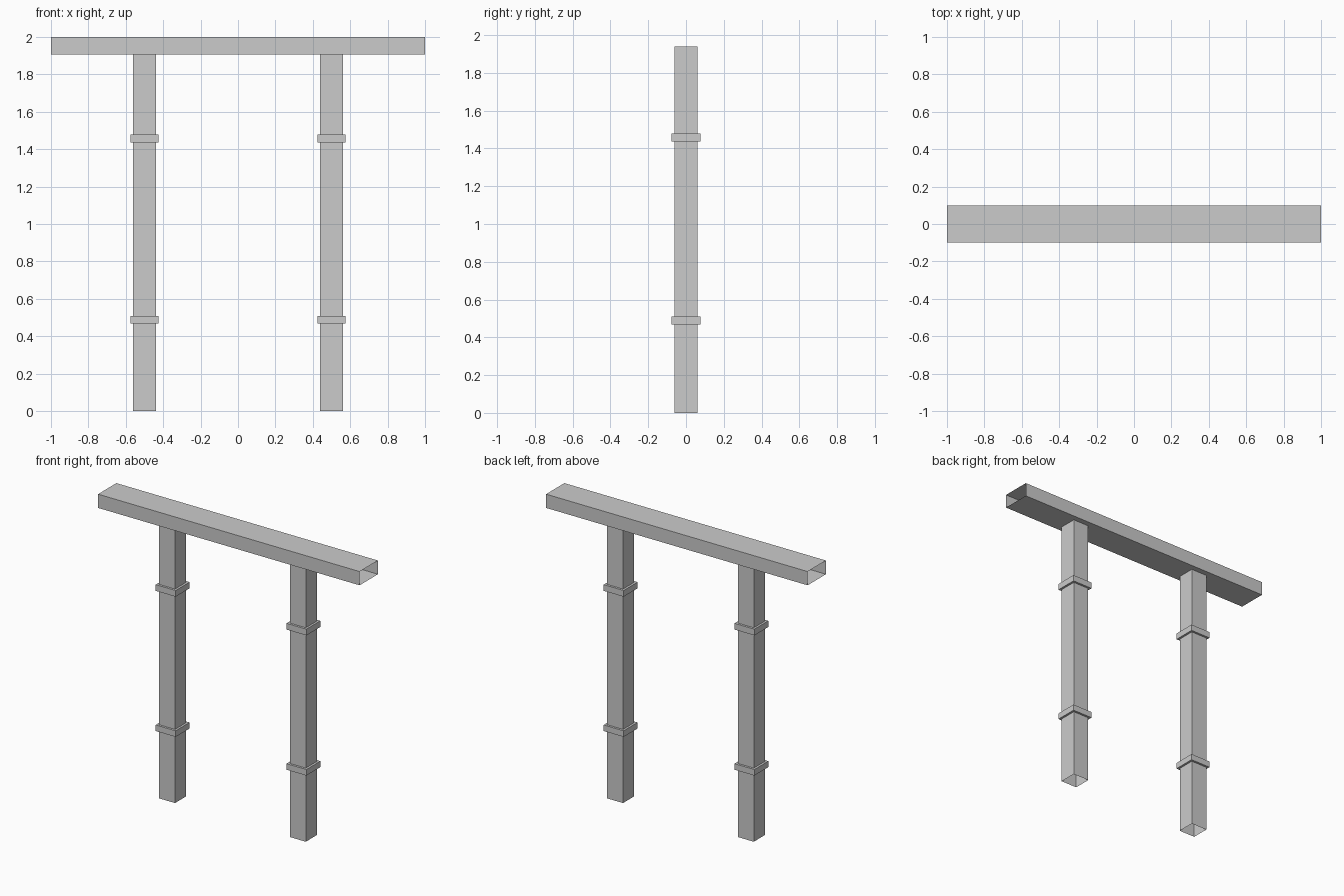
import bpy

if "Cube" in bpy.data.objects:
    bpy.data.objects.remove(bpy.data.objects["Cube"])


def square_tube(name, axis, sections, location):
    """Open-ended rectangular tube; sections = (position, half_a, half_b)."""
    verts, faces = [], []
    for pos, a, b in sections:
        for sa, sb in ((-1, -1), (1, -1), (1, 1), (-1, 1)):
            verts.append((sa * a, sb * b, pos) if axis == "Z" else (pos, sa * a, sb * b))
    for s in range(len(sections) - 1):
        for i in range(4):
            j = (i + 1) % 4
            faces.append((4 * s + i, 4 * s + j, 4 * s + 4 + j, 4 * s + 4 + i))
    mesh = bpy.data.meshes.new(name)
    mesh.from_pydata(verts, [], faces)
    obj = bpy.data.objects.new(name, mesh)
    obj.location = location
    bpy.context.collection.objects.link(obj)
    return obj


# Hollow top beam, open at both ends
BEAM_BOTTOM, BEAM_TOP = 1.905, 2.0
square_tube("top_beam", "X",
            [(x, 0.1, (BEAM_TOP - BEAM_BOTTOM) / 2) for x in (-1, 1)],
            (0, 0, (BEAM_BOTTOM + BEAM_TOP) / 2))

# Post profile: plain shaft with two raised collars, top hidden in the beam
SHAFT, COLLAR = 0.061, 0.076
profile = [(0, SHAFT, SHAFT)]
for low, high in ((0.467, 0.509), (1.436, 1.479)):
    profile += [(low, SHAFT, SHAFT), (low, COLLAR, COLLAR),
                (high, COLLAR, COLLAR), (high, SHAFT, SHAFT)]
profile.append((1.94, SHAFT, SHAFT))

# Left and right posts
for side, x in (("left", -0.5), ("right", 0.5)):
    square_tube(side + "_post", "Z", profile, (x, 0, 0))
